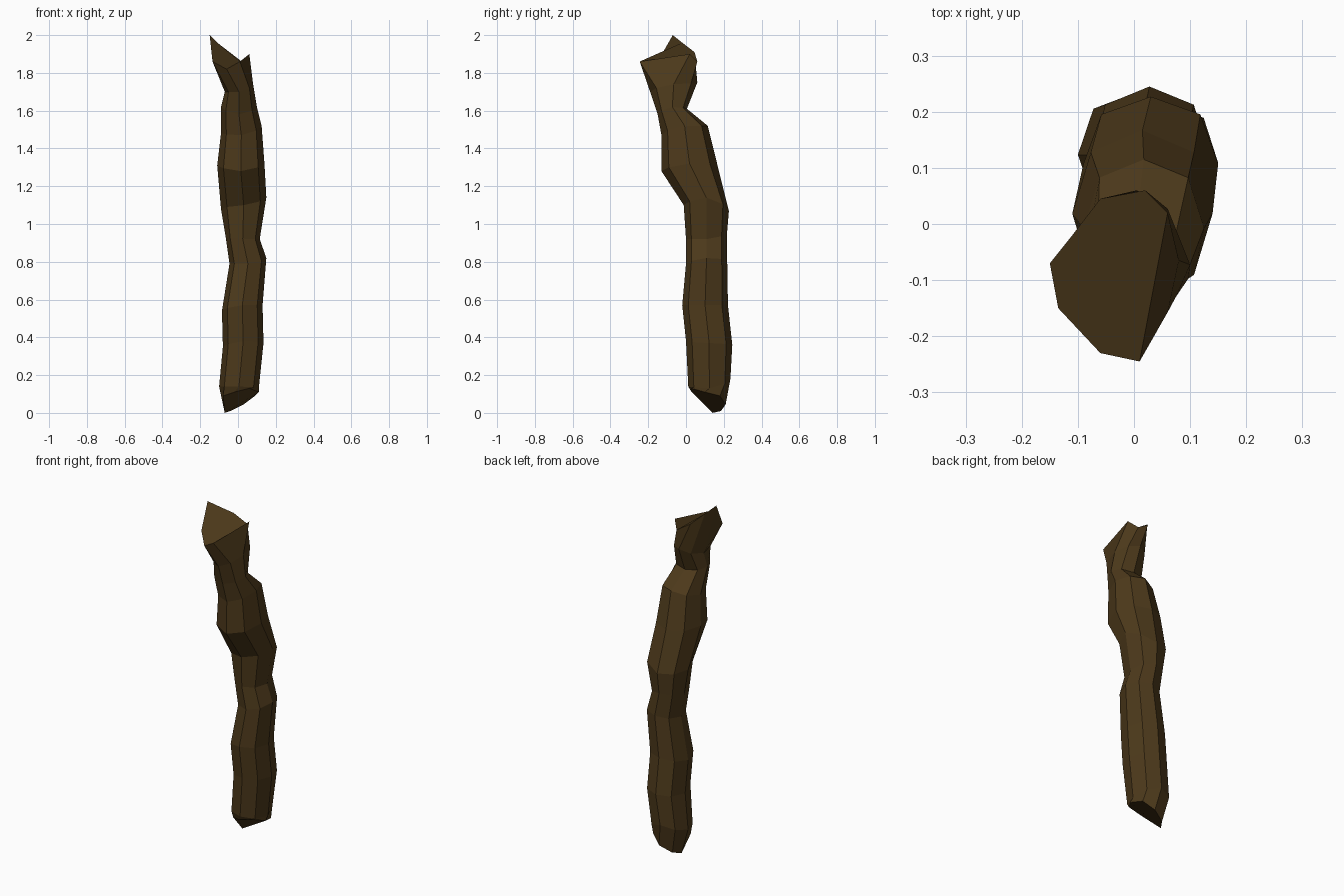
import bpy, bmesh, math

# Ring order: right, back right, back, back left, left, front left, front, front right
bottom_rim = [(.11, .10, .11), (.09, .18, .09), (.03, .21, .045), (-.04, .185, .01),
              (-.07, .14, 0), (-.08, .07, .09), (-.02, .03, .11), (.06, .03, .13)]
top_rim = [(.06, .02, 1.9), (.02, .06, 1.86), (-.06, .045, 1.91), (-.11, -.02, 1.96),
           (-.15, -.07, 2.0), (-.135, -.15, 1.86), (-.06, -.23, 1.82), (.01, -.245, 1.86)]

# Cross-sections: left, right, front, back, then height at left, right, front, back
sections = [
    (-.10, .11, .012, .235, .14, .13, .14, .18),
    (-.08, .135, 0, .245, .35, .37, .38, .36),
    (-.085, .13, -.02, .222, .54, .57, .57, .57),
    (-.045, .15, 0, .218, .79, .82, .79, .81),
    (-.065, .115, 0, .217, .93, .92, .92, .95),
    (-.09, .15, -.012, .227, 1.08, 1.14, 1.10, 1.07),
    (-.11, .14, -.13, .167, 1.31, 1.32, 1.28, 1.31),
    (-.09, .125, -.13, .115, 1.48, 1.52, 1.47, 1.52),
    (-.09, .10, -.15, .005, 1.62, 1.62, 1.58, 1.61),
    (-.07, .08, -.19, .06, 1.70, 1.74, 1.70, 1.75),
]


def ring(l, r, f, b, zl, zr, zf, zb):
    pts = []
    for i in range(8):
        c, s = math.cos(i * math.pi / 4), math.sin(i * math.pi / 4)
        k = 1.04 if i % 2 else 1
        x = (l + r) / 2 + c * k * (r - l) / 2
        y = (f + b) / 2 + s * k * (b - f) / 2
        zx, zy = (zr if c > 0 else zl), (zb if s > 0 else zf)
        pts.append((x, y, zx * c * c + zy * s * s))
    return pts


# Crooked trunk lofted through the rings, closed at both cut ends
bm = bmesh.new()
rings = [[bm.verts.new(p) for p in pts]
         for pts in [bottom_rim] + [ring(*s) for s in sections] + [top_rim]]
for a, b in zip(rings, rings[1:]):
    for i in range(8):
        j = (i + 1) % 8
        bm.faces.new((a[i], a[j], b[j], b[i]))
bm.faces.new(rings[0][::-1])
bm.faces.new(rings[-1])
bmesh.ops.recalc_face_normals(bm, faces=bm.faces[:])

mesh = bpy.data.meshes.new("log")
bm.to_mesh(mesh)
bm.free()
log = bpy.data.objects.new("log", mesh)
bpy.context.collection.objects.link(log)

# Dark brown bark
bark = bpy.data.materials.new("bark")
bark.diffuse_color = (.075, .042, .011, 1)
mesh.materials.append(bark)
